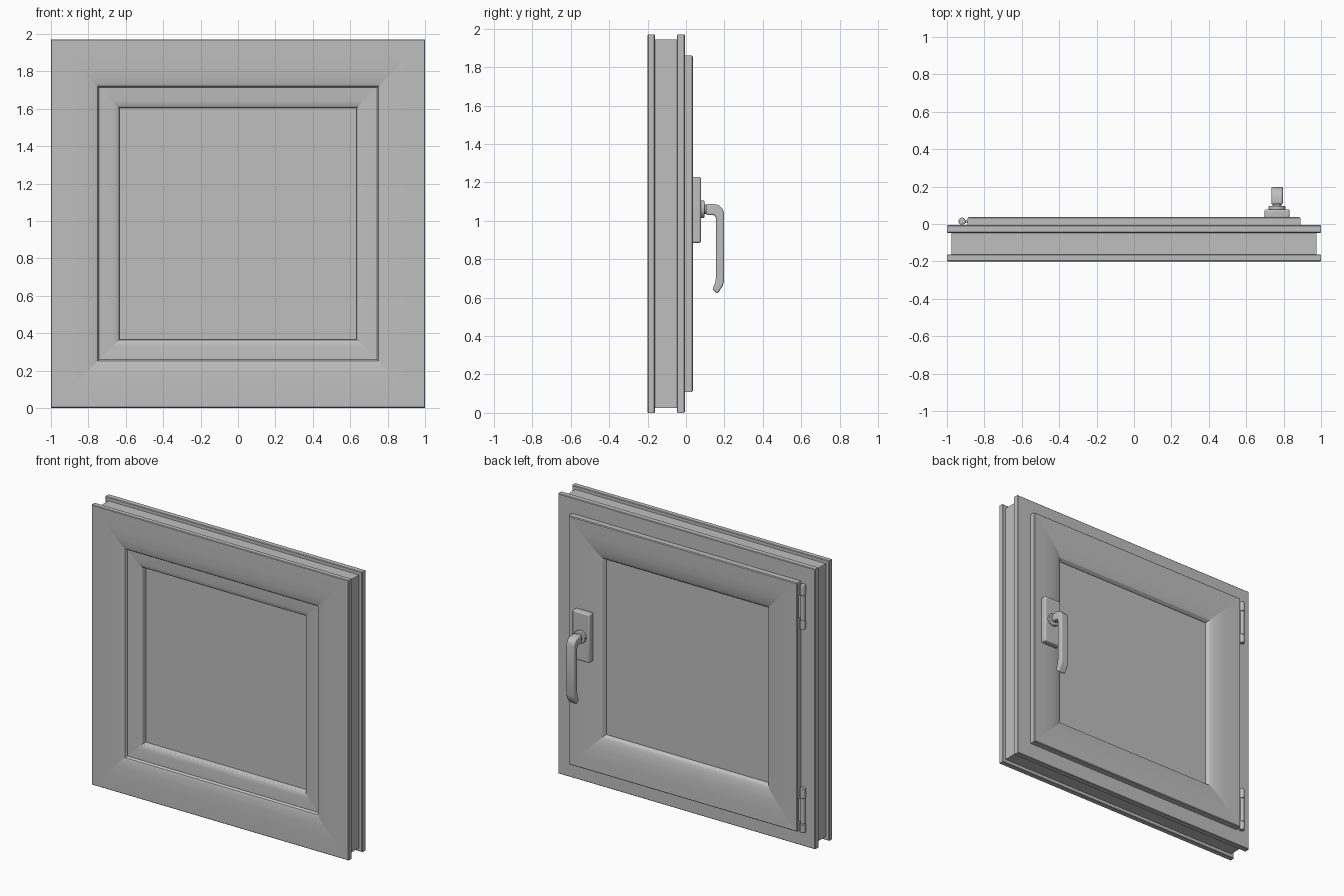
import bpy, bmesh, math
from mathutils import Vector

cube = bpy.data.objects.get("Cube")
if cube:
    bpy.data.objects.remove(cube, do_unlink=True)

grey = bpy.data.materials.new("light_grey")
grey.use_nodes = True
COLOR = (0.52, 0.52, 0.52, 1)
grey.diffuse_color = COLOR
grey.node_tree.nodes["Principled BSDF"].inputs["Base Color"].default_value = COLOR

HEIGHT = 1.97


def finish(name, bm, bevel=0, segments=3, angle=30):
    bmesh.ops.recalc_face_normals(bm, faces=bm.faces)
    mesh = bpy.data.meshes.new(name)
    bm.to_mesh(mesh)
    bm.free()
    mesh.materials.append(grey)
    ob = bpy.data.objects.new(name, mesh)
    bpy.context.collection.objects.link(ob)
    if bevel:
        mod = ob.modifiers.new("rounding", 'BEVEL')
        mod.width, mod.segments = bevel, segments
        mod.limit_method = 'ANGLE'
    bpy.ops.object.select_all(action='DESELECT')
    ob.select_set(True)
    bpy.context.view_layer.objects.active = ob
    bpy.ops.object.shade_smooth_by_angle(angle=math.radians(angle))
    return ob


def prism(bm, ring_a, ring_b):
    a = [bm.verts.new(p) for p in ring_a]
    b = [bm.verts.new(p) for p in ring_b]
    n = len(a)
    for i in range(n):
        j = (i + 1) % n
        bm.faces.new((a[i], a[j], b[j], b[i]))
    bm.faces.new(a)
    bm.faces.new(b[::-1])


def mitred_frame(name, profile):
    """Four mitred bars; profile points are (inset from outer edge, y)."""
    bm = bmesh.new()
    corners = [(-1, -1), (1, -1), (1, 1), (-1, 1)]

    def ring(c):
        return [(c[0] * (1 - u), y, HEIGHT / 2 + c[1] * (HEIGHT / 2 - u)) for u, y in profile]
    for i in range(4):
        prism(bm, ring(corners[i]), ring(corners[(i + 1) % 4]))
    return finish(name, bm)


def box(name, low, high, bevel=0):
    bm = bmesh.new()
    bmesh.ops.create_cube(bm, size=1)
    low, high = Vector(low), Vector(high)
    for v in bm.verts:
        v.co = (low + high) / 2 + v.co * (high - low)
    return finish(name, bm, bevel)


def cylinder(name, centre, radius, depth, axis='Z', bevel=0.004):
    bm = bmesh.new()
    bmesh.ops.create_cone(bm, cap_ends=True, segments=24, radius1=radius, radius2=radius, depth=depth)
    for v in bm.verts:
        if axis == 'Y':
            v.co = Vector((v.co.x, v.co.z, v.co.y))
        v.co += Vector(centre)
    return finish(name, bm, bevel, 2)


# Fixed outer frame with channelled edge and rounded front lip
mitred_frame("outer_frame", [
    (0.004, -0.2), (0.1, -0.2), (0.18, -0.197), (0.23, -0.191), (0.25, -0.184), (0.258, -0.172),
    (0.258, -0.12), (0.15, -0.12), (0.15, -0.006), (0.004, -0.006), (0, -0.01),
    (0, -0.043), (0.004, -0.047), (0.025, -0.047), (0.025, -0.162), (0.004, -0.162),
    (0, -0.166), (0, -0.196)])

# Opening sash overlapping the back of the frame
mitred_frame("sash", [
    (0.115, 0.037), (0.2, 0.035), (0.27, 0.029), (0.33, 0.018), (0.355, 0.006), (0.367, -0.012),
    (0.367, -0.145), (0.362, -0.154), (0.35, -0.161), (0.33, -0.165), (0.255, -0.168),
    (0.255, -0.118), (0.155, -0.118), (0.155, -0.006), (0.11, -0.006), (0.11, 0.032)])

# Double glazing
box("glass_pane", (-0.64, -0.12, 0.36), (0.64, -0.02, 1.61))

# Hinges
for label, bottom in (("lower", 0.11), ("upper", 1.54)):
    for part, start, length, radius in (("base", 0, 0.06, 0.019), ("barrel", 0.06, 0.18, 0.016),
                                        ("cap", 0.24, 0.07, 0.019)):
        cylinder(f"{label}_hinge_{part}", (-0.92, 0.015, bottom + start + length / 2), radius, length)
    box(f"{label}_hinge_leaf", (-0.92, 0.006, bottom + 0.07), (-0.885, 0.018, bottom + 0.23))

# Handle: back plate, boss, neck and lever
HX = 0.765
box("handle_plate", (HX - 0.067, 0.03, 0.885), (HX + 0.067, 0.078, 1.228), 0.01)
cylinder("handle_boss", (HX, 0.086, 1.06), 0.045, 0.02, 'Y')
cylinder("handle_neck", (HX, 0.1, 1.06), 0.024, 0.03, 'Y')
lever = [(0.105, 1.087), (0.15, 1.087), (0.175, 1.079), (0.192, 1.062), (0.199, 1.035),
         (0.199, 0.69), (0.192, 0.663), (0.165, 0.62), (0.137, 0.642), (0.151, 0.675), (0.157, 0.71),
         (0.157, 1.01), (0.153, 1.024), (0.142, 1.03), (0.105, 1.03)]
bm = bmesh.new()
prism(bm, [(HX - 0.031, y, z) for y, z in lever], [(HX + 0.031, y, z) for y, z in lever])
finish("handle_lever", bm, 0.009)
